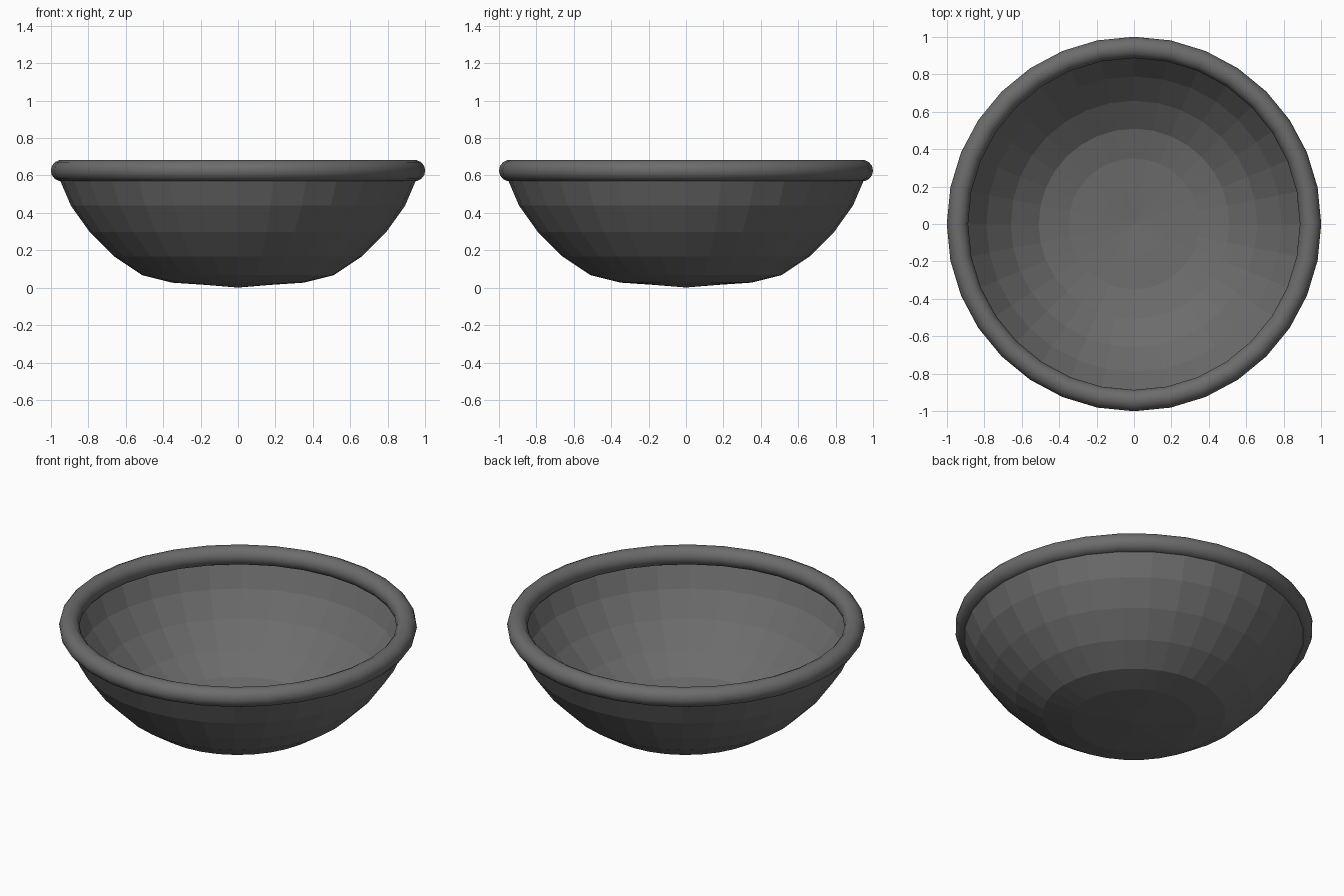
import bpy, bmesh
from math import pi, cos, sin

cube = bpy.data.objects.get("Cube")
if cube:
    bpy.data.objects.remove(cube, do_unlink=True)

SIDES = 32

grey = bpy.data.materials.new("dark_grey")
grey.use_nodes = True
colour = (0.15, 0.15, 0.15, 1)
grey.diffuse_color = colour
grey.node_tree.nodes["Principled BSDF"].inputs["Base Color"].default_value = colour


def lathe(name, profile, closed=False):
    """Spin an (r, z) profile around the z axis."""
    bm = bmesh.new()
    verts = [bm.verts.new((r, 0, z)) for r, z in profile]
    pairs = list(zip(verts, verts[1:] + verts[:1]))
    edges = [bm.edges.new(p) for p in (pairs if closed else pairs[:-1])]
    bmesh.ops.spin(bm, geom=verts + edges, axis=(0, 0, 1), cent=(0, 0, 0),
                   angle=2 * pi, steps=SIDES, use_duplicate=False)
    bmesh.ops.remove_doubles(bm, verts=bm.verts, dist=0.0005)
    bmesh.ops.recalc_face_normals(bm, faces=bm.faces)
    mesh = bpy.data.meshes.new(name)
    bm.to_mesh(mesh)
    bm.free()
    mesh.materials.append(grey)
    obj = bpy.data.objects.new(name, mesh)
    bpy.context.collection.objects.link(obj)
    return obj


# Thin bowl wall with a shallow, slightly pointed base
wall = lathe("bowl_wall", [(0, 0.004), (0.17, 0.018), (0.35, 0.03), (0.51, 0.07),
                           (0.66, 0.17), (0.79, 0.30), (0.89, 0.44), (0.95, 0.58),
                           (0.96, 0.62)])
shell = wall.modifiers.new("thickness", "SOLIDIFY")
shell.thickness = 0.006
shell.offset = 0

# Rounded rim
RIM_R, RIM_Z, TUBE = 0.943, 0.626, 0.057
ring = [(RIM_R + TUBE * cos(a), RIM_Z + TUBE * sin(a))
        for a in (2 * pi * i / 14 for i in range(14))]
rim = lathe("rim", ring, closed=True)

# Soft shading around the tube
for obj in (rim, wall):
    bpy.ops.object.select_all(action="DESELECT")
    obj.select_set(True)
    bpy.context.view_layer.objects.active = obj
    if obj is rim:
        bpy.ops.object.shade_smooth_by_angle(angle=pi / 5)
    else:
        bpy.ops.object.shade_flat()
